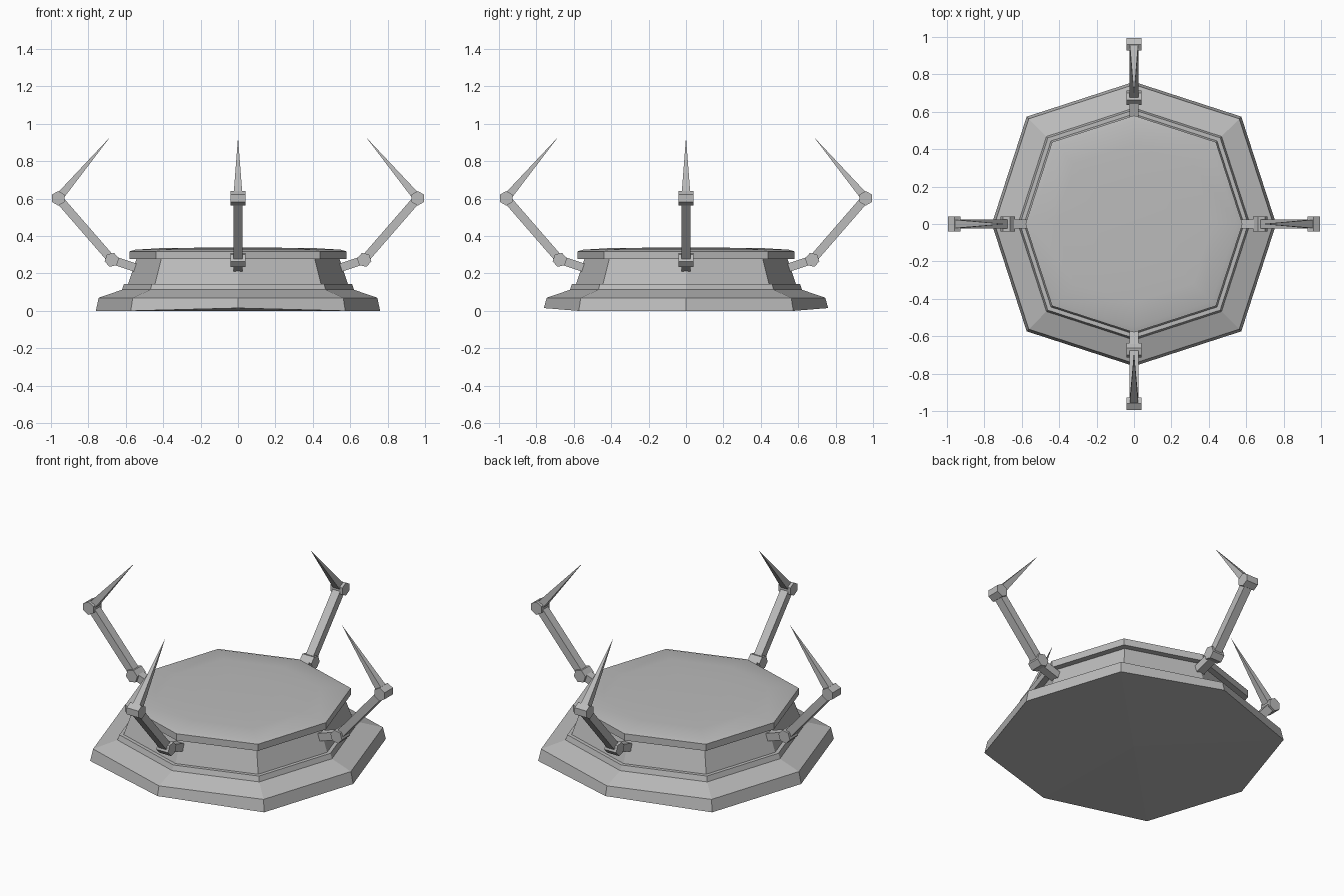
import bpy, bmesh, math
from mathutils import Vector, Matrix

if "Cube" in bpy.data.objects:
    bpy.data.objects.remove(bpy.data.objects["Cube"])

grey = bpy.data.materials.new("plain grey")
grey.diffuse_color = (0.5, 0.5, 0.5, 1)
grey.use_nodes = True
grey.node_tree.nodes["Principled BSDF"].inputs["Base Color"].default_value = grey.diffuse_color


def finish(name, bm):
    bmesh.ops.recalc_face_normals(bm, faces=bm.faces)
    me = bpy.data.meshes.new(name)
    bm.to_mesh(me)
    bm.free()
    me.materials.append(grey)
    ob = bpy.data.objects.new(name, me)
    bpy.context.collection.objects.link(ob)
    return ob


def octagon(r, z, dip=0.0):
    """Eight points: axis corners at r, diagonal corners at 0.755 r on x and y."""
    pts = []
    for i in range(8):
        a = i * math.pi / 4
        rad = r if i % 2 == 0 else r * 0.755 * math.sqrt(2)
        y = rad * math.sin(a)
        pts.append((rad * math.cos(a), y, z + (dip if i in (2, 6) else 0)))
    return pts


def stack(name, profile):
    """Closed octagonal solid from (radius, height, front/back lift) rings."""
    bm = bmesh.new()
    rings = [[bm.verts.new(p) for p in octagon(*ring)] for ring in profile]
    for lo, hi in zip(rings, rings[1:]):
        for i in range(8):
            j = (i + 1) % 8
            bm.faces.new((lo[i], lo[j], hi[j], hi[i]))
    for ring in (rings[0], rings[-1]):
        c = bm.verts.new((0, 0, sum(v.co.z for v in ring[::4]) / 2))
        for i in range(8):
            bm.faces.new((ring[i], ring[(i + 1) % 8], c))
    return finish(name, bm)


# Stepped base with slightly lifted front and back corners
stack("base", [(0.76, 0, 0.015), (0.745, 0.07, 0), (0.62, 0.113, 0),
               (0.61, 0.143, 0), (0.588, 0.143, 0), (0.543, 0.278, 0)])

# Overhanging top slab with a soft dome
cap = stack("top_slab", [(0.543, 0.278, 0), (0.58, 0.278, 0), (0.58, 0.318, 0),
                         (0.55, 0.327, 0), (0.42, 0.335, 0), (0.2, 0.338, 0)])
for p in cap.data.polygons:
    p.use_smooth = p.center.z > 0.319
bpy.context.view_layer.objects.active = cap


def bar(name, start, end, thick, width, tip=1.0, turn=0.0):
    """Box (or spike when tip is 0) between two (radius, height) points."""
    a, b = (Vector((p[0], 0, p[1])) for p in (start, end))
    d = (b - a).normalized()
    n = Vector((-d.z, 0, d.x))
    s = Vector((0, 1, 0))
    bm = bmesh.new()
    ends = []
    for c, k in ((a, 1), (b, tip)):
        if k == 0:
            ends.append([bm.verts.new(c)])
        else:
            ends.append([bm.verts.new(c + n * u * thick * k / 2 + s * v * width * k / 2)
                         for u, v in ((-1, -1), (1, -1), (1, 1), (-1, 1))])
            bm.faces.new(ends[-1])
    for i in range(4):
        j = (i + 1) % 4
        top = [ends[1][0]] if tip == 0 else [ends[1][j], ends[1][i]]
        bm.faces.new([ends[0][i], ends[0][j]] + top)
    bm.transform(Matrix.Rotation(turn, 4, 'Z'))
    return finish(name, bm)


def joint(name, centre, tilt, turn):
    """Hexagonal pivot lying across the arm."""
    bm = bmesh.new()
    bmesh.ops.create_cone(bm, cap_ends=True, segments=6, radius1=0.039,
                          radius2=0.039, depth=0.078)
    bm.transform(Matrix.Rotation(turn, 4, 'Z')
                 @ Matrix.Translation((centre[0], 0, centre[1]))
                 @ Matrix.Rotation(-tilt, 4, 'Y')
                 @ Matrix.Rotation(math.pi / 2, 4, 'X')
                 @ Matrix.Rotation(math.pi / 2, 4, 'Z')
                 @ Matrix.Rotation(math.pi / 2, 4, 'Z'))
    return finish(name, bm)


# Four jointed claws, one per side
ELBOW, KNEE, TIP = (0.675, 0.273), (0.961, 0.602), (0.685, 0.928)
for k, side in enumerate(("right", "back", "left", "front")):
    t = k * math.pi / 2
    bar(side + "_bracket", (0.53, 0.225), ELBOW, 0.045, 0.05, turn=t)
    joint(side + "_lower_joint", ELBOW, math.radians(18), t)
    bar(side + "_arm", ELBOW, KNEE, 0.045, 0.05, turn=t)
    joint(side + "_upper_joint", KNEE, 0, t)
    bar(side + "_spike", KNEE, TIP, 0.045, 0.048, tip=0, turn=t)
